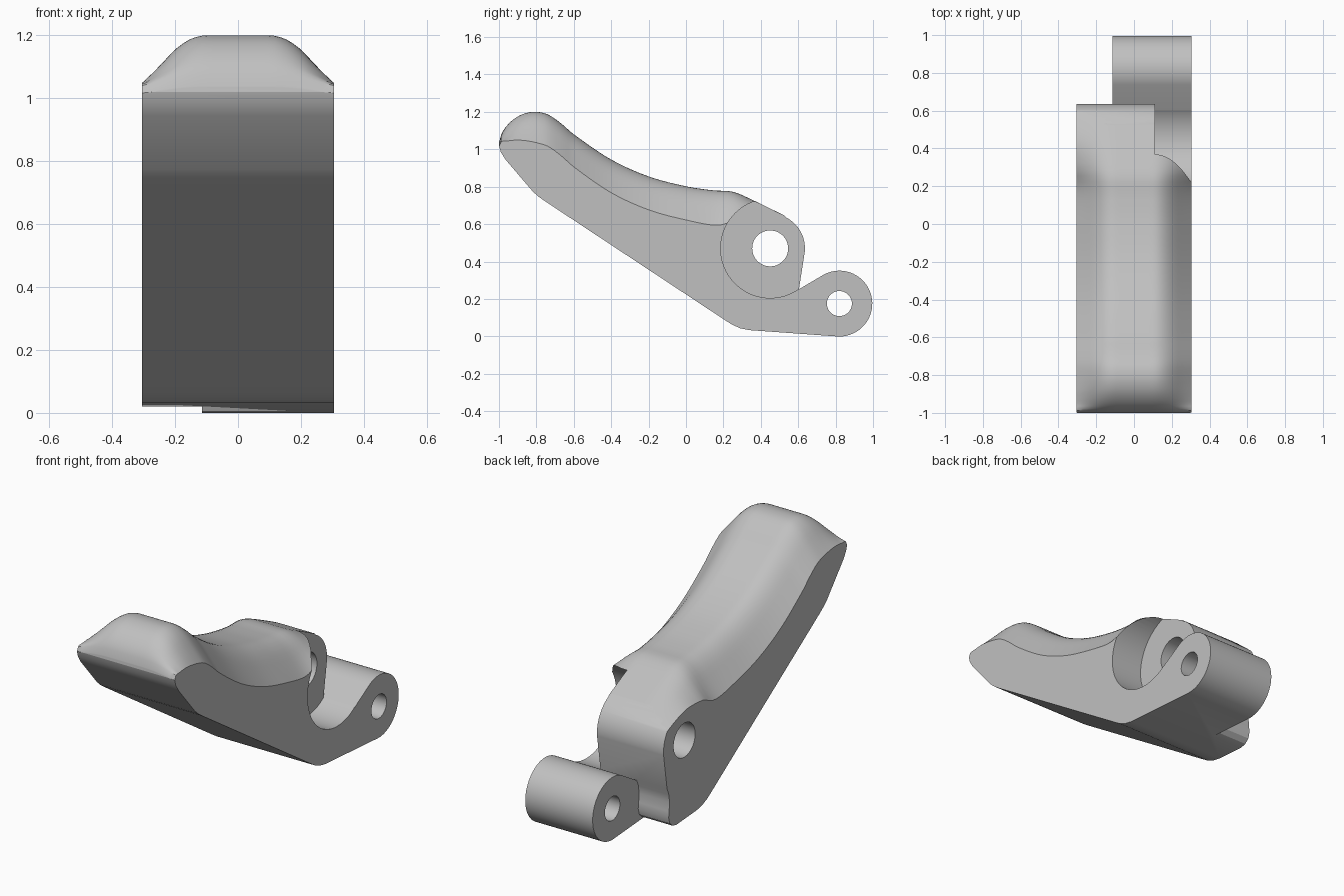
import bpy, bmesh, math
from mathutils import Vector

cube = bpy.data.objects.get("Cube")
if cube:
    bpy.data.objects.remove(cube, do_unlink=True)

HALF = 0.305               # half width of the lever
PIVOT, EAR = (0.45, 0.47), (0.82, 0.175)

metal = bpy.data.materials.new("light_grey")
metal.use_nodes = True
GREY = (0.53, 0.53, 0.53, 1)
metal.diffuse_color = GREY
metal.node_tree.nodes["Principled BSDF"].inputs["Base Color"].default_value = GREY


def make_object(name, bm):
    bmesh.ops.recalc_face_normals(bm, faces=bm.faces)
    mesh = bpy.data.meshes.new(name)
    bm.to_mesh(mesh)
    bm.free()
    mesh.materials.append(metal)
    obj = bpy.data.objects.new(name, mesh)
    bpy.context.collection.objects.link(obj)
    return obj


def arc(center, radius, start, end, steps):
    angles = [math.radians(start + (end - start) * i / steps) for i in range(steps + 1)]
    return [(center[0] + radius * math.cos(a), center[1] + radius * math.sin(a)) for a in angles]


def prism(name, outline, x0, x1):
    """Extrude a side outline of (y, z) points across the width."""
    bm = bmesh.new()
    face = bm.faces.new([bm.verts.new((x0, y, z)) for y, z in outline])
    new = bmesh.ops.extrude_face_region(bm, geom=[face])["geom"]
    moved = [v for v in new if isinstance(v, bmesh.types.BMVert)]
    bmesh.ops.translate(bm, verts=moved, vec=(x1 - x0, 0, 0))
    return make_object(name, bm)


def disc(name, center, radius, x0, x1, steps=64):
    return prism(name, arc(center, radius, 0, 360, steps)[:-1], x0, x1)


def curve(points, y):
    """Smooth curve through the points, with finite-difference tangents."""
    def slope(i):
        a, b = points[max(i - 1, 0)], points[min(i + 1, len(points) - 1)]
        return (b[1] - a[1]) / (b[0] - a[0])
    i = 0
    while i < len(points) - 2 and y > points[i + 1][0]:
        i += 1
    (y0, z0), (y1, z1) = points[i], points[i + 1]
    h = y1 - y0
    t = (y - y0) / h
    return ((2*t**3 - 3*t**2 + 1) * z0 + (t**3 - 2*t**2 + t) * h * slope(i)
            + (3*t**2 - 2*t**3) * z1 + (t**3 - t**2) * h * slope(i + 1))


def shoulder(x):
    """Flat crown, rounding over into a straight slope at each side."""
    t = max(0, (abs(x) - 0.1) / (HALF - 0.1))
    return 1.19 * (t * t if t < 0.6 else 0.36 + 1.2 * (t - 0.6))


def combine(target, tool, operation):
    mod = target.modifiers.new("cut", "BOOLEAN")
    mod.operation, mod.solver, mod.object = operation, "EXACT", tool
    bpy.context.view_layer.objects.active = target
    bpy.ops.object.modifier_apply(modifier=mod.name)
    bpy.data.objects.remove(tool, do_unlink=True)


# Side outline of lever and ear, left tall so the crown can shape the top
outline = [(-1, 1.3), (-1, 1.02), (-0.99, 0.985), (-0.965, 0.945), (-0.82, 0.775),
           (-0.79, 0.748), (-0.755, 0.723), (0.2, 0.092), (0.245, 0.063),
           (0.29, 0.043), (0.34, 0.033)]
outline += arc(EAR, 0.176, -93, 118, 40)
outline += [(0.604, 0.252)]
outline += arc(PIVOT, 0.186, -5, 63, 16)
outline += [(0.3, 0.95), (0, 1.3)]
lever = prism("lever_link", outline, -HALF, HALF)

# Crown: a solid block whose top carries the curved, shouldered surface
crown_line = [(-1.02, 0.95), (-1, 1.035), (-0.985, 1.085), (-0.95, 1.135), (-0.9, 1.175),
              (-0.85, 1.195), (-0.8, 1.2), (-0.74, 1.187), (-0.67, 1.14), (-0.6, 1.08),
              (-0.4, 0.945), (-0.2, 0.855), (0, 0.802), (0.15, 0.78), (0.24, 0.775),
              (0.3, 0.755), (0.55, 0.634), (1.1, 0.36)]
drop_line = [(-1.02, 0), (-1, 0.02), (-0.95, 0.09), (-0.85, 0.15), (-0.75, 0.17),
             (0, 0.18), (0.2, 0.18), (0.3, 0.12), (0.45, 0.05), (0.64, 0.03), (1.1, 0.03)]
ROWS, COLS = 80, 36
bm = bmesh.new()
grid = []
for r in range(ROWS + 1):
    y = -1.02 + 2.1 * (r / ROWS) ** 1.4
    top, drop = curve(crown_line, y), curve(drop_line, y)
    xs = [0.35 * (2 * c / COLS - 1) for c in range(COLS + 1)]
    grid.append([bm.verts.new((x, y, top - drop * shoulder(x))) for x in xs])
for a, b in zip(grid, grid[1:]):
    for c in range(COLS):
        bm.faces.new((a[c], a[c + 1], b[c + 1], b[c]))
rim = [e for e in bm.edges if e.is_boundary]
skirt = bmesh.ops.extrude_edge_only(bm, edges=rim)["geom"]
for v in skirt:
    if isinstance(v, bmesh.types.BMVert):
        v.co.z = -0.5
bmesh.ops.holes_fill(bm, edges=[e for e in bm.edges if e.is_boundary], sides=0)
combine(lever, make_object("crown_block", bm), "INTERSECT")

# Clearance beside the ear, with a rounded foot left below the pivot
clearance = [(0.605, 0.256), (0.588, 0.215), (0.582, 0.17), (0.586, 0.12), (0.59, 0.085),
             (0.58, 0.05), (0.555, 0.028), (0.5, 0.015), (0.5, -0.2), (1.2, -0.2),
             (1.2, 0.45), (0.67, 0.45)]
combine(lever, prism("ear_clearance", clearance, -0.5, -0.115), "DIFFERENCE")

# Round clearance beside the pivot, then both pin holes
combine(lever, disc("pivot_clearance", PIVOT, 0.265, 0.11, 0.5), "DIFFERENCE")
combine(lever, disc("pivot_hole", PIVOT, 0.096, -0.6, 0.6, 48), "DIFFERENCE")
combine(lever, disc("ear_hole", EAR, 0.067, -0.6, 0.6, 40), "DIFFERENCE")

bpy.ops.object.select_all(action="DESELECT")
lever.select_set(True)
bpy.context.view_layer.objects.active = lever
bpy.ops.object.shade_smooth_by_angle(angle=math.radians(28))
